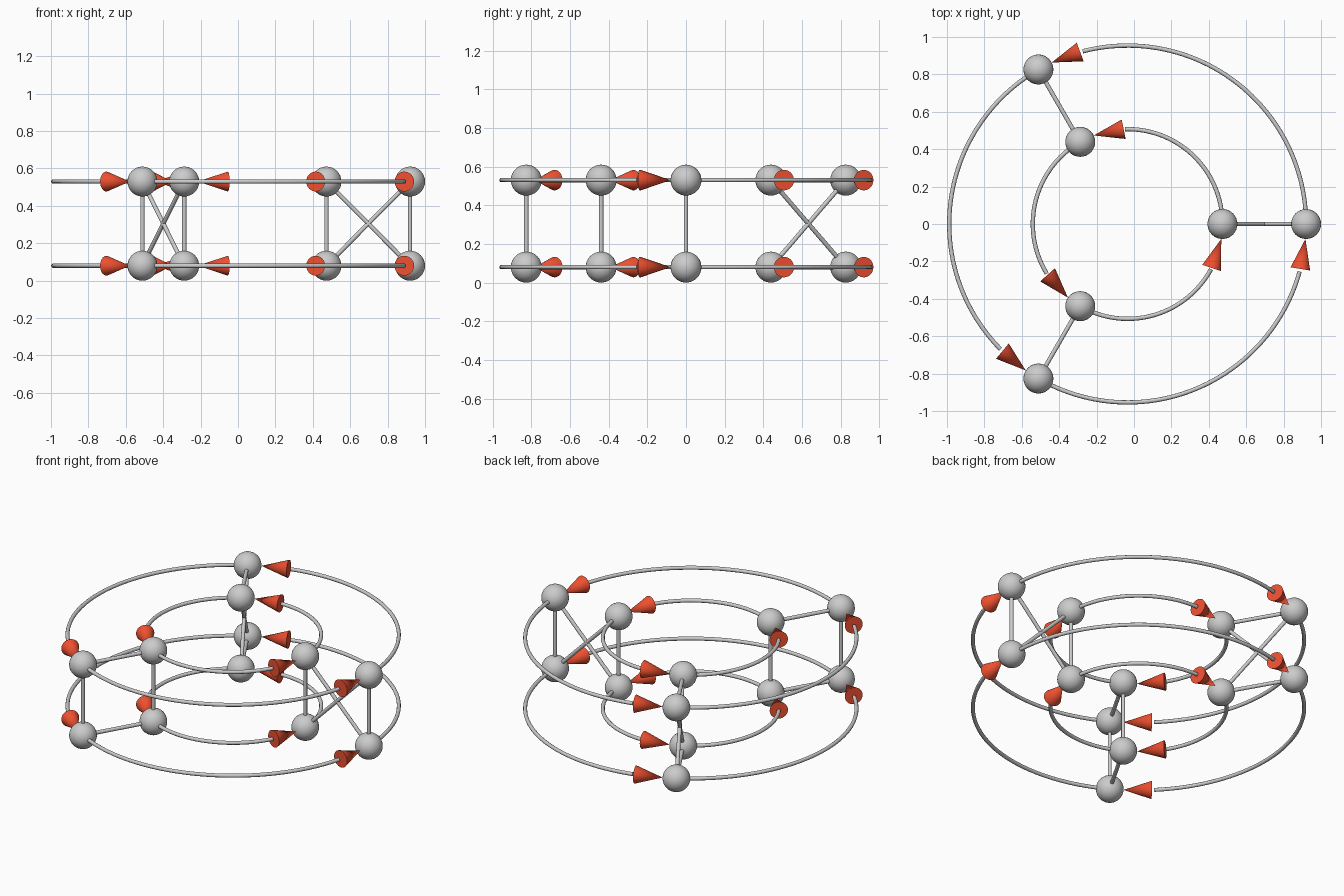
import bpy
from math import radians, sin, cos, asin
from mathutils import Vector

if "Cube" in bpy.data.objects:
    bpy.data.objects.remove(bpy.data.objects["Cube"])

CX = -0.034                 # centre of the rings
RINGS = (0.507, 0.954)      # inner and outer ring radius
LEVELS = (0.08, 0.53)       # lower and upper ring height
BALL, ROD = 0.08, 0.0115
HEAD_END, HEAD_R = 0.242, 0.053

red = bpy.data.materials.new("arrow_red")
red.diffuse_color = (0.85, 0.08, 0.03, 1)
red.use_nodes = True
red.node_tree.nodes["Principled BSDF"].inputs["Base Color"].default_value = red.diffuse_color


def ring_point(radius, angle, z):
    return Vector((CX + radius * cos(angle), radius * sin(angle), z))


def finish(name):
    bpy.context.object.name = name
    bpy.ops.object.shade_smooth_by_angle(angle=radians(40))
    return bpy.context.object


def ball(name, p):
    bpy.ops.mesh.primitive_uv_sphere_add(segments=32, ring_count=16, radius=BALL, location=p)
    finish(name)


def rod(name, a, b):
    d = b - a
    bpy.ops.mesh.primitive_cylinder_add(vertices=16, radius=ROD, depth=d.length, location=(a + b) / 2,
                                        rotation=d.to_track_quat('Z', 'Y').to_euler())
    finish(name)


def arrow_head(name, base, tip):
    d = tip - base
    bpy.ops.mesh.primitive_cone_add(vertices=32, radius1=HEAD_R, radius2=0, depth=d.length,
                                    location=(base + tip) / 2,
                                    rotation=d.to_track_quat('Z', 'Y').to_euler())
    finish(name).data.materials.append(red)


def arc(name, radius, start, end, z, steps=48):
    curve = bpy.data.curves.new(name, 'CURVE')
    curve.dimensions = '3D'
    curve.bevel_depth = ROD
    curve.bevel_resolution = 3
    curve.use_fill_caps = True
    line = curve.splines.new('POLY')
    line.points.add(steps)
    for i, pt in enumerate(line.points):
        pt.co = (*ring_point(radius, start + (end - start) * i / steps, z), 1)
    line.use_smooth = True
    bpy.context.collection.objects.link(bpy.data.objects.new(name, curve))


# Balls, curved shafts and arrow heads on four rings
for radius in RINGS:
    for z in LEVELS:
        for k in range(3):
            a = radians(120 * k)
            ball("node_ball", ring_point(radius, a, z))
            tip = a - 2 * asin(BALL / 2 / radius)
            base = a - 2 * asin(HEAD_END / 2 / radius)
            arrow_head("arrow_head", ring_point(radius, base, z), ring_point(radius, tip, z))
            arc("ring_arc", radius, a - radians(120), base - 0.015, z)

# Straight links: each station uses two of the three ways to pair its four balls
for k, kinds in enumerate(("vertical diagonal", "radial diagonal", "vertical radial")):
    a = radians(120 * k)
    il, iu, ol, ou = (ring_point(r, a, z) for r in RINGS for z in LEVELS)
    pairs = {"vertical": ((il, iu), (ol, ou)),
             "radial": ((il, ol), (iu, ou)),
             "diagonal": ((il, ou), (iu, ol))}
    for kind in kinds.split():
        for p, q in pairs[kind]:
            rod(kind + "_rod", p, q)
